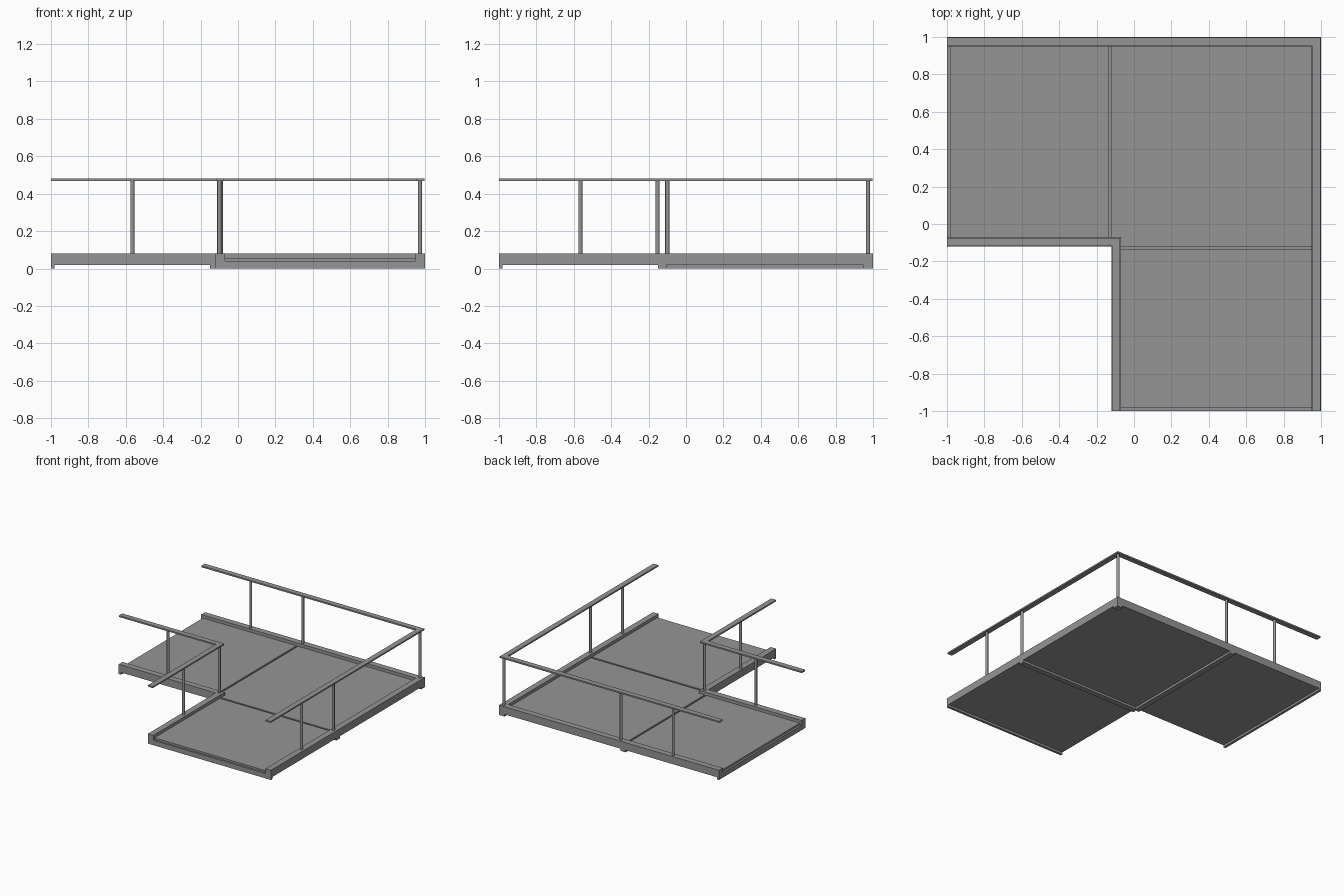
import bpy
import bmesh

cube = bpy.data.objects.get("Cube")
if cube:
    bpy.data.objects.remove(cube, do_unlink=True)

grey = bpy.data.materials.new("concrete_grey")
grey.use_nodes = True
GREY = (0.3, 0.3, 0.3, 1)
grey.diffuse_color = GREY
grey.node_tree.nodes["Principled BSDF"].inputs["Base Color"].default_value = GREY


def prism(name, outline, z0, z1):
    """Extrude a flat outline upwards from z0 to z1."""
    bm = bmesh.new()
    base = bm.faces.new([bm.verts.new((x, y, z0)) for x, y in outline])
    top = bmesh.ops.extrude_face_region(bm, geom=[base])["geom"]
    verts = [v for v in top if isinstance(v, bmesh.types.BMVert)]
    bmesh.ops.translate(bm, vec=(0, 0, z1 - z0), verts=verts)
    bmesh.ops.recalc_face_normals(bm, faces=bm.faces)
    mesh = bpy.data.meshes.new(name)
    bm.to_mesh(mesh)
    bm.free()
    mesh.materials.append(grey)
    obj = bpy.data.objects.new(name, mesh)
    bpy.context.collection.objects.link(obj)
    return obj


def box(name, x0, x1, y0, y1, z0, z1):
    return prism(name, [(x0, y0), (x1, y0), (x1, y1), (x0, y1)], z0, z1)


def corner_strip(name, near, far, z0, z1):
    """L-shaped strip running from the left end round to the front end."""
    outline = [(-1, near), (near, near), (near, -1),
               (far, -1), (far, far), (-1, far)]
    return prism(name, outline, z0, z1)


def post(name, x, y):
    bpy.ops.mesh.primitive_cylinder_add(vertices=16, radius=0.011, depth=0.4,
                                        location=(x, y, 0.275))
    obj = bpy.context.object
    obj.name = name
    obj.data.materials.append(grey)
    bpy.ops.object.shade_smooth_by_angle()


IN, OUT = -0.12, 1.0       # edges of the walkway
CURB = 0.05                # curb width
Z_UNDER, Z_FLOOR, Z_CURB = 0.018, 0.055, 0.08

# Raised curbs with flat handrails above them
for side, near in (("inner", IN), ("outer", OUT - CURB)):
    corner_strip(side + "_curb", near, near + CURB, Z_UNDER, Z_CURB)
    corner_strip(side + "_handrail", near + 0.002, near + CURB - 0.004, 0.468, 0.48)

# Floor panels: a corner square and one panel in each arm
a, b = IN + CURB, OUT - CURB
JOINT = -0.135
box("corner_floor", IN, b, IN, b, Z_UNDER, Z_FLOOR)
box("side_floor", -0.985, JOINT, a, b, Z_UNDER, Z_FLOOR)
box("front_floor", a, b, -0.985, JOINT, Z_UNDER, Z_FLOOR)

# Cross beams below the free ends and the panel joints
for name, p0, p1, top in (("end", -1, -0.98, 0.04), ("joint", -0.15, -0.105, 0.04)):
    box("side_" + name + "_beam", p0, p1, IN, OUT, 0, top)
    box("front_" + name + "_beam", IN, OUT, p0, p1, 0, top)

# Foot below the outer corner
box("corner_foot", b, OUT, b, OUT, 0, Z_UNDER)

# Handrail posts
inner, outer = -0.1, 0.973
post("inner_corner_post", inner, inner)
post("outer_corner_post", outer, outer)
for rail, line in (("inner", inner), ("outer", outer)):
    post(rail + "_side_post", -0.565, line)
    post(rail + "_front_post", line, -0.565)
post("outer_back_middle_post", -0.092, outer)
post("outer_left_middle_post", outer, -0.152)
